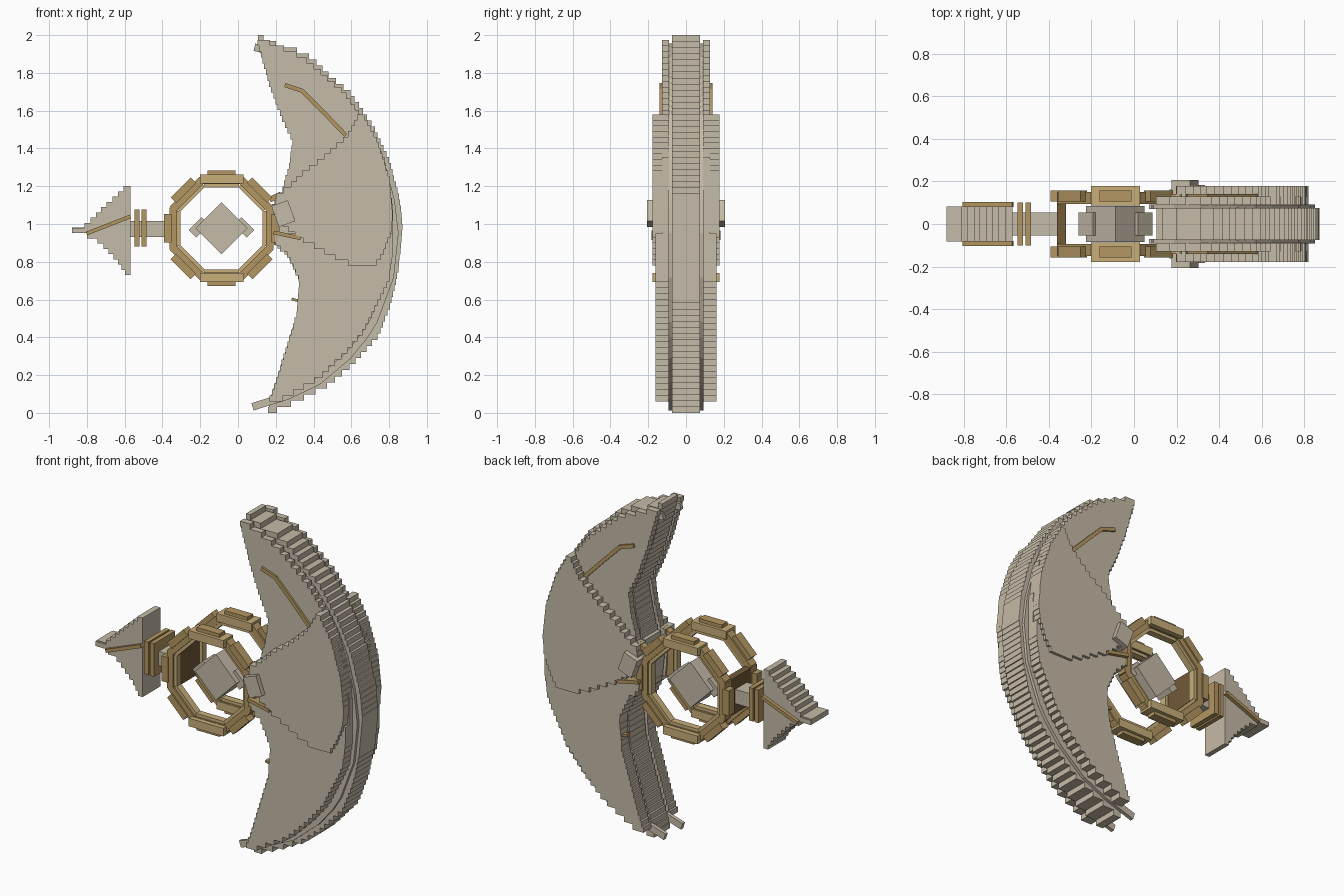
import bpy, bmesh, math
from mathutils import Matrix, Vector

if "Cube" in bpy.data.objects:
    bpy.data.objects.remove(bpy.data.objects["Cube"], do_unlink=True)


def material(name, rgb):
    m = bpy.data.materials.new(name)
    m.use_nodes = True
    m.diffuse_color = (*rgb, 1)
    bsdf = m.node_tree.nodes["Principled BSDF"]
    bsdf.inputs["Base Color"].default_value = (*rgb, 1)
    bsdf.inputs["Roughness"].default_value = 0.8
    return m


STONE = material("pale stone", (0.56, 0.495, 0.385))
GOLD = material("antique gold", (0.45, 0.305, 0.12))
LIGHT = material("light gold", (0.58, 0.43, 0.195))
BROWN = material("dark bronze", (0.17, 0.10, 0.04))


class Part:
    """Collects boxes into one mesh object."""

    def __init__(self, name, mat):
        self.name, self.mat, self.bm = name, mat, bmesh.new()

    def box(self, center, size, angle=0.0):
        """Box turned by angle in the xz plane (x axis towards z)."""
        m = (Matrix.Translation(center) @ Matrix.Rotation(-angle, 4, 'Y')
             @ Matrix.Diagonal((*size, 1)))
        bmesh.ops.create_cube(self.bm, size=1, matrix=m)

    def span(self, x0, x1, y0, y1, z0, z1):
        self.box(((x0 + x1) / 2, (y0 + y1) / 2, (z0 + z1) / 2),
                 (abs(x1 - x0), abs(y1 - y0), abs(z1 - z0)))

    def strip(self, path, y0, y1, width):
        """Chain of turned boxes along an xz path."""
        for (ax, az), (bx, bz) in zip(path, path[1:]):
            d = Vector((bx - ax, bz - az))
            self.box(((ax + bx) / 2, (y0 + y1) / 2, (az + bz) / 2),
                     (d.length + width * 0.15, abs(y1 - y0), width),
                     math.atan2(d.y, d.x))

    def stack(self, inner, outer, z0, z1, n, y0, y1):
        """Stack of level slabs between two x(z) edge profiles."""
        h = (z1 - z0) / n
        for i in range(n):
            z = z0 + h * (i + 0.5)
            a, b = lerp(inner, z), lerp(outer, z)
            if b > a:
                self.span(a, b, y0, y1, z - h / 2, z + h / 2)

    def done(self):
        me = bpy.data.meshes.new(self.name)
        self.bm.to_mesh(me)
        self.bm.free()
        me.materials.append(self.mat)
        ob = bpy.data.objects.new(self.name, me)
        bpy.context.collection.objects.link(ob)


def lerp(points, z):
    """x at height z on a list of (z, x) points sorted by z."""
    if z <= points[0][0]:
        return points[0][1]
    for (za, xa), (zb, xb) in zip(points, points[1:]):
        if z <= zb:
            return xa + (xb - xa) * (z - za) / (zb - za)
    return points[-1][1]


# Edge profiles as (z, x)
EDGE = [(0, .17), (.07, .33), (.15, .48), (.25, .60), (.36, .70), (.41, .745),
        (.58, .81), (.76, .85), (.98, .872), (1.13, .857), (1.34, .80), (1.52, .715),
        (1.7, .59), (1.79, .48), (1.88, .39), (1.925, .30), (1.96, .17), (2, .11)]
INNER = [(0, .15), (.07, .165), (.15, .195), (.31, .245), (.52, .31), (.70, .325),
         (.84, .26), (.89, .20), (1.1, .18), (1.18, .235), (1.31, .27), (1.44, .29),
         (1.55, .235), (1.735, .167), (1.97, .10)]
LOW_OUT = [(.06, .21), (.10, .28), (.185, .43), (.32, .57), (.44, .67), (.70, .80),
           (.85, .82), (.95, .82)]
UP_OUT = [(1.1, .82), (1.34, .775), (1.52, .69), (1.7, .56), (1.79, .455),
          (1.88, .35), (1.93, .24), (1.98, .12)]
MID_IN = [(.78, .70), (.795, .58), (.83, .50), (.87, .43), (.92, .33), (.96, .28),
          (1.05, .19), (1.15, .20), (1.2, .27), (1.28, .35), (1.35, .45),
          (1.47, .58), (1.58, .64)]
MID_OUT = [(.78, .725), (.85, .77), (.95, .81), (1.05, .82), (1.25, .80),
           (1.45, .735), (1.58, .66)]
RIM = [(.09, 1.935), (.18, 1.915), (.30, 1.865), (.46, 1.75), (.56, 1.655), (.63, 1.565),
       (.70, 1.45), (.755, 1.33), (.81, 1.12), (.83, .95), (.805, .72), (.72, .49),
       (.67, .41), (.58, .30), (.42, .165), (.26, .09), (.08, .033)]

# Crescent blade core
p = Part("blade_core", STONE)
p.stack([(z, x + .005) for z, x in INNER], EDGE, 0, 2, 62, -.074, .074)
p.done()

for side, word in ((-1, "front"), (1, "back")):
    def ys(a, b):
        return sorted((side * a, side * b))

    # Layered blade cheeks
    p = Part(word + "_lower_cheek", STONE)
    p.stack(INNER, LOW_OUT, .06, .95, 28, *ys(.09, .162))
    p.done()
    p = Part(word + "_upper_cheek", STONE)
    p.stack(INNER, UP_OUT, .95, 1.975, 33, *ys(.09, .128))
    p.done()
    p = Part(word + "_middle_cheek", STONE)
    p.stack(MID_IN, MID_OUT, .78, 1.58, 27, *ys(.09, .178))
    p.done()

    # Smooth rim band between core and cheek
    p = Part(word + "_rim_band", STONE)
    p.strip(RIM, *ys(.07, .092), .04)
    p.done()

    # Hinge block where the blade meets the ring
    p = Part(word + "_hinge_block", STONE)
    p.box((.24, side * .155, 1.055), (.092, .105, .118), math.radians(20))
    p.done()

    # Gold inlays and small braces
    p = Part(word + "_blade_inlay", GOLD)
    p.strip([(.25, 1.735), (.34, 1.705), (.44, 1.605), (.57, 1.47)], *ys(.125, .14), .022)
    p.strip([(.285, .603), (.315, .595)], *ys(.12, .15), .014)
    p.done()
    p = Part(word + "_blade_brace", GOLD)
    p.strip([(.19, .955), (.33, .925)], *ys(.10, .182), .02)
    p.span(.19, .235, *ys(.10, .14), .89, .95)
    p.strip([(.17, 1.13), (.225, 1.155)], *ys(.10, .14), .03)
    p.done()
    p = Part(word + "_spike_inlay", GOLD)
    p.strip([(-.80, .95), (-.57, 1.04)], *ys(.08, .104), .02)
    p.done()

    # Octagonal ring with outer plates
    ring = Part(word + "_ring", GOLD)
    plates = Part(word + "_ring_plates", GOLD)
    liner = Part(word + "_ring_liner", LIGHT)
    for k in range(8):
        a = k * math.pi / 4

        def piece(part, r0, r1, length, y0, y1):
            r = (r0 + r1) / 2
            part.box((-.087 + r * math.cos(a), side * (y0 + y1) / 2, .977 + r * math.sin(a)),
                     (r1 - r0, y1 - y0, length), a)

        piece(ring, .235, .275, .222, .095, .15)
        piece(liner, .217, .24, .186, .10, .14)
        piece(plates, .265, .306, .15, .105, .158)
        if k in (2, 6):
            piece(liner, .237, .285, .23, .087, .178)
    for part in (ring, plates, liner):
        part.done()

# Cross plate joining the two rings on the spike side
p = Part("ring_cross_plate", BROWN)
p.span(-.362, -.32, -.096, .096, .87, 1.085)
p.done()

# Floating diamond block with two shoulder plates
p = Part("core_diamond", STONE)
c = Vector((-.087, 0, .978))
p.box(c, (.194, .17, .194), math.pi / 4)
for s in (-1, 1):
    n, t = Vector((s, 0, 1)).normalized(), Vector((s, 0, -1)).normalized()
    p.box(c + n * .088 + t * .082, (.056, .11, .096), s * math.pi / 4
          if s > 0 else 3 * math.pi / 4)
p.done()

# Neck and collars
p = Part("neck", STONE)
p.span(-.58, -.355, -.055, .055, .93, 1.015)
p.done()
p = Part("neck_collars", GOLD)
for x in (-.534, -.497):
    p.span(x - .0135, x + .0135, -.1, .1, .88, 1.077)
p.done()

# Stepped rear spike
SPIKE = [(.73, -.59), (.80, -.635), (.87, -.70), (.925, -.76), (.95, -.84), (.965, -.88),
         (.985, -.82), (1.03, -.77), (1.09, -.71), (1.14, -.655), (1.2, -.59)]
p = Part("rear_spike", STONE)
p.stack(SPIKE, [(0, -.57)], .73, 1.2, 17, -.083, .083)
p.span(-.88, -.80, -.073, .073, .952, .982)
p.done()
